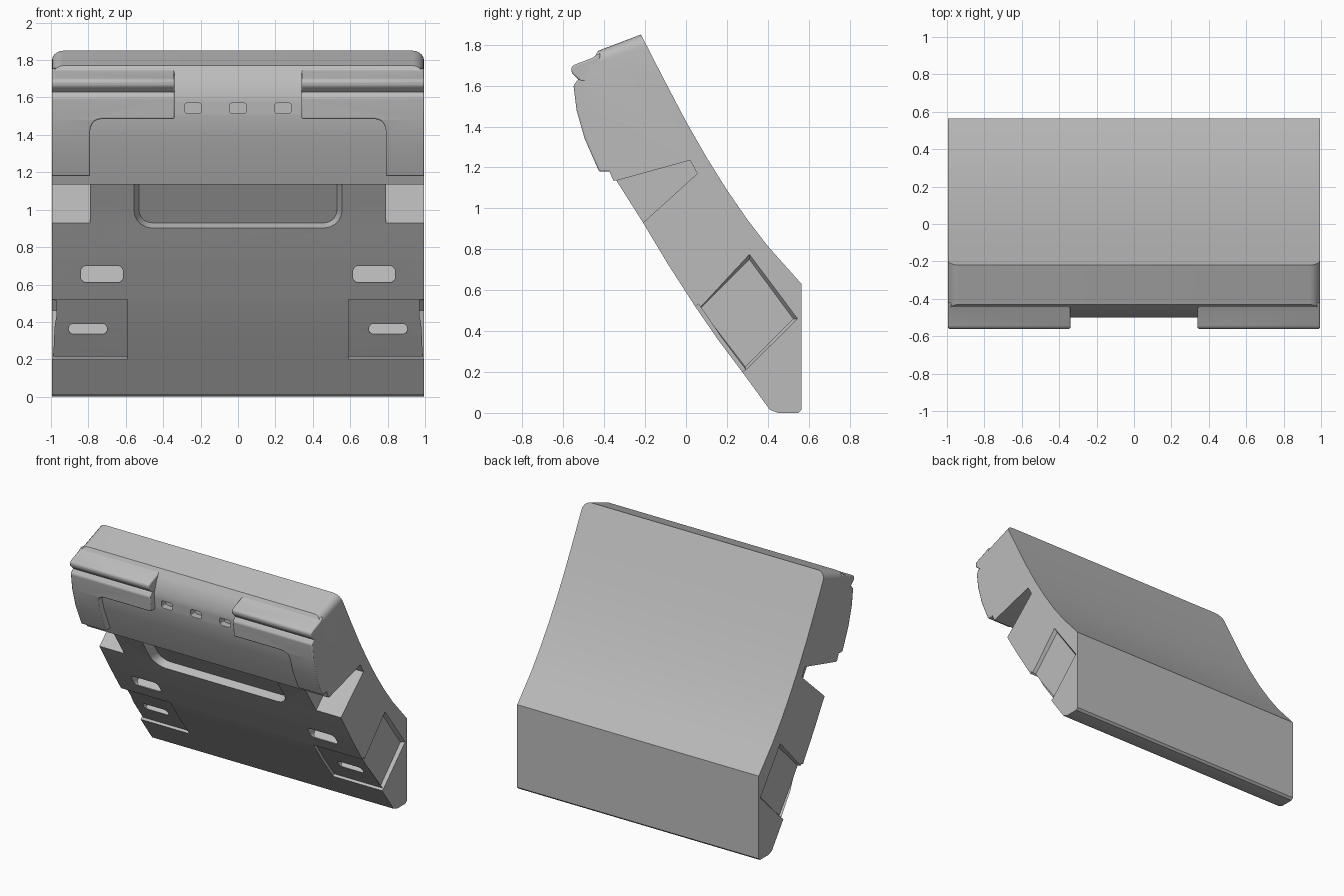
import bpy, bmesh, math

if "Cube" in bpy.data.objects:
    bpy.data.objects.remove(bpy.data.objects["Cube"])

grey = bpy.data.materials.new("plain grey")
grey.use_nodes = True
grey.diffuse_color = (0.5, 0.5, 0.5, 1)
grey.node_tree.nodes["Principled BSDF"].inputs["Base Color"].default_value = (0.5, 0.5, 0.5, 1)

W = 0.995  # half width


def loft(name, ring_a, ring_b):
    """Closed solid between two matching rings of points."""
    bm = bmesh.new()
    a = [bm.verts.new(p) for p in ring_a]
    b = [bm.verts.new(p) for p in ring_b]
    bm.faces.new(a)
    bm.faces.new(b[::-1])
    for i in range(len(a)):
        j = (i + 1) % len(a)
        bm.faces.new((a[j], a[i], b[i], b[j]))
    bmesh.ops.recalc_face_normals(bm, faces=bm.faces)
    mesh = bpy.data.meshes.new(name)
    bm.to_mesh(mesh)
    bm.free()
    mesh.materials.append(grey)
    ob = bpy.data.objects.new(name, mesh)
    bpy.context.collection.objects.link(ob)
    return ob


def prism(name, outline, x0, x1):
    """Side outline of (y, z) points swept along x."""
    return loft(name, [(x0, y, z) for y, z in outline], [(x1, y, z) for y, z in outline])


def rounded(x0, x1, z0, z1, r, top=True, grow=0.0):
    """Rounded rectangle of (x, z) points; the top corners may stay square."""
    x0, x1, z0 = x0 - grow, x1 + grow, z0 - grow
    z1 += grow if top else 0
    r += grow
    pts = []
    for cx, cz, start in ((x0 + r, z0 + r, 180), (x1 - r, z0 + r, 270),
                          (x1 - r, z1 - r, 0), (x0 + r, z1 - r, 90)):
        if start < 180 and not top:
            pts += [(x1 if start == 0 else x0, z1)]
            continue
        for k in range(6):
            a = math.radians(start + 18 * k)
            pts.append((cx + r * math.cos(a), cz + r * math.sin(a)))
    return pts


def pocket(x, z, r, front, back, lean, top=True, flare=0.0):
    """Cutter entering from the front; each end is (y at z[0], slope dy/dz)."""
    rings = []
    for y, slope, grow in ((front, lean[0], flare), (back, lean[1], 0)):
        rings.append([(px, y + slope * (pz - z[0]), pz)
                      for px, pz in rounded(*x, *z, r, top, grow)])
    return loft("cutter", *rings)


def boolean(ob, cutter, operation="DIFFERENCE"):
    mod = ob.modifiers.new("cut", "BOOLEAN")
    mod.operation, mod.solver, mod.object = operation, "EXACT", cutter
    bpy.context.view_layer.objects.active = ob
    bpy.ops.object.modifier_apply(modifier=mod.name)
    bpy.data.objects.remove(cutter)


def smooth(ob, angle=32):
    bpy.ops.object.select_all(action="DESELECT")
    ob.select_set(True)
    bpy.context.view_layer.objects.active = ob
    bpy.ops.object.shade_smooth_by_angle(angle=math.radians(angle))


# Main body: curved side outline swept across the width
side = [(-0.22, 1.85), (-0.43, 1.77), (-0.47, 1.7), (-0.5, 1.61), (-0.49, 1.5), (-0.45, 1.36),
        (-0.355, 1.135), (-0.34, 1.135), (-0.21, 0.93), (-0.09, 0.73), (0.045, 0.52),
        (0.155, 0.36), (0.275, 0.2), (0.41, 0.015), (0.45, 0), (0.55, 0), (0.565, 0.015),
        (0.565, 0.63), (0.4, 0.815), (0.3, 0.945), (0.2, 1.09), (0.1, 1.25), (0, 1.425), (-0.11, 1.635)]
body = prism("body", side, -W, W)

# Round the two upper corners
bm = bmesh.new()
bm.from_mesh(body.data)
corners = [e for e in bm.edges if all(v.co.z > 1.75 for v in e.verts)
           and abs(e.verts[0].co.x - e.verts[1].co.x) < 0.01]
bmesh.ops.bevel(bm, geom=corners, offset=0.06, segments=5, profile=0.5, affect="EDGES")
bm.to_mesh(body.data)
bm.free()

# Wide grip recess under the upper section
boolean(body, pocket((-0.53, 0.53), (0.93, 1.134), 0.07, -0.23, -0.14, (-0.65, -0.65),
                     top=False, flare=0.035))

# Three small sockets in the upper section
for x in (-0.24, 0, 0.24):
    boolean(body, pocket((x - 0.045, x + 0.045), (1.515, 1.57), 0.015, -0.6, -0.44, (0, 0)))

for s in (-1, 1):
    def span(a, b):
        return (min(s * a, s * b), max(s * a, s * b))

    # Wedge notch at the side
    notch = [(-0.5, 0.7), (-0.45, 1.1), (-0.345, 1.134), (0.02, 1.235), (0.055, 1.17), (-0.21, 0.93)]
    boolean(body, loft("cutter", [(s * 0.79, y, z) for y, z in notch],
                       [(s * 1.1, y, z) for y, z in notch]))
    # Sunken panel on the front, and its partner round the side
    boolean(body, prism("cutter", [(0.0, 0.49), (0.061, 0.532), (0.171, 0.372),
                                   (0.291, 0.212), (0.23, 0.17), (0.12, 0.33)], s * 0.59, s * 1.1))
    panel = [(0.06, 0.51), (0.31, 0.78), (0.55, 0.46), (0.29, 0.205)]
    inner = [(0.07, 0.51), (0.31, 0.75), (0.525, 0.46), (0.29, 0.225)]
    boolean(body, loft("cutter", [(s * (W - 0.025), y, z) for y, z in inner],
                       [(s * (W + 0.005), y, z) for y, z in panel]))
    # Two slots with floors that rise inward
    boolean(body, pocket(span(0.615, 0.84), (0.61, 0.7), 0.03, -0.15, -0.005, (0, 1.1)))
    boolean(body, pocket(span(0.7, 0.905), (0.335, 0.39), 0.025, 0.05, 0.2, (0, 1.1)))

    # Raised rail along the top of the front
    rail = prism("upper_rail", [(-0.42, 1.76), (-0.46, 1.735), (-0.55, 1.7), (-0.562, 1.685),
                                (-0.558, 1.66), (-0.515, 1.62), (-0.42, 1.62)], s * 0.34, s * W)
    # L-shaped cover plate below the rail
    plate = prism("cover_plate", [(-0.4, 1.63), (-0.53, 1.63), (-0.55, 1.6), (-0.535, 1.48),
                                  (-0.495, 1.34), (-0.425, 1.18), (-0.36, 1.18)], s * 0.34, s * W)
    boolean(plate, pocket(span(0.2, 0.79), (0.9, 1.485), 0.06, -0.8, 0, (0, 0)))
    for part in (rail, plate):
        part.name += "_left" if s > 0 else "_right"
        bevel = part.modifiers.new("soft edges", "BEVEL")
        bevel.width, bevel.segments, bevel.limit_method = 0.008, 2, "ANGLE"
        smooth(part)

smooth(body)
